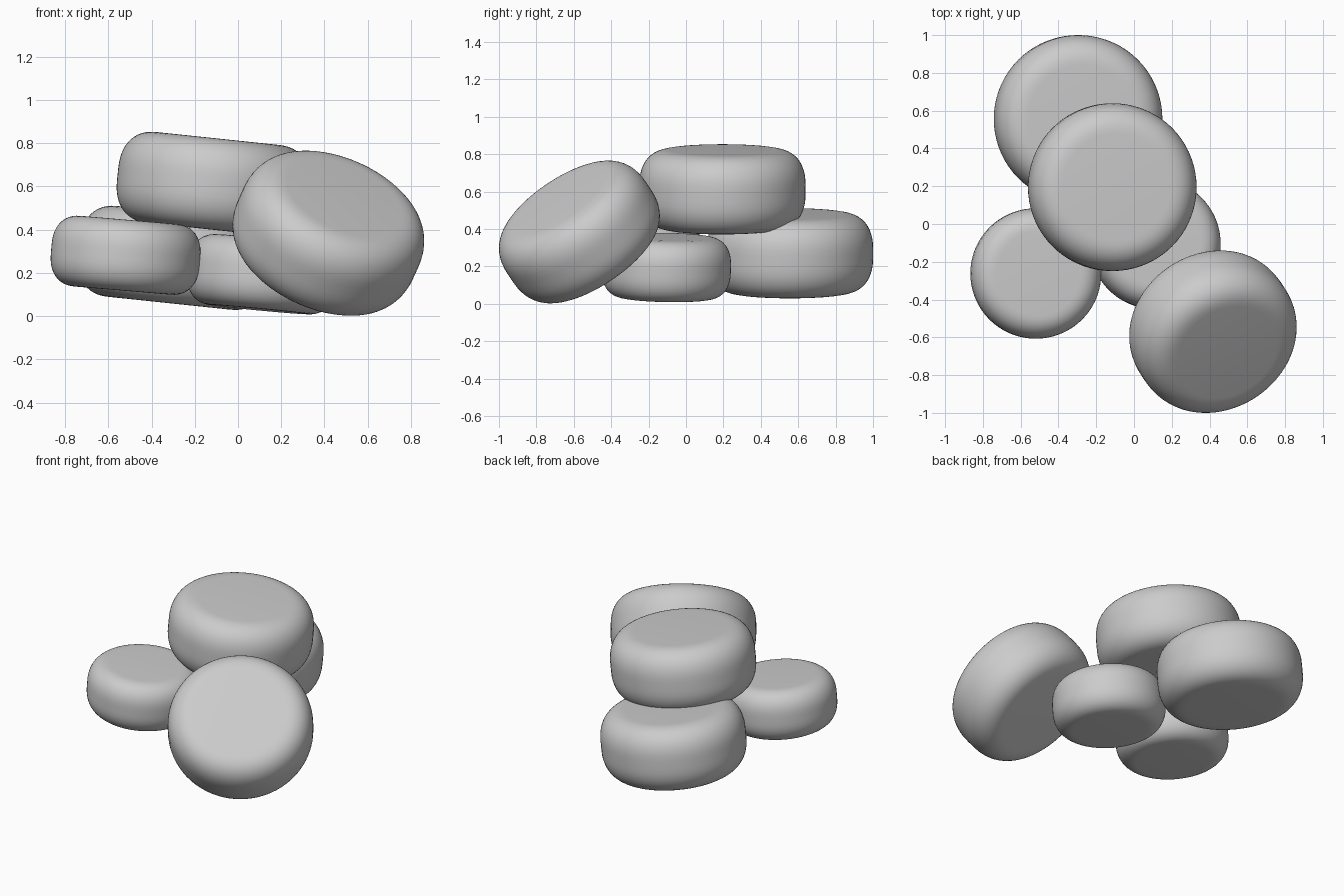
import bpy, bmesh
from math import cos, sin, pi, radians
from mathutils import Vector

if "Cube" in bpy.data.objects:
    bpy.data.objects.remove(bpy.data.objects["Cube"])

R, H = 0.444, 0.211          # radius and half thickness of a full-size disc
CW, CH, EXP = 0.16, 0.185, 2.3   # rounded corner width, height, roundness


def profile(n=12):
    """Half section: flat cap, rounded shoulder, short side, mirrored."""
    top = [(0.0, H)]
    for i in range(n + 1):
        a = pi / 2 * (1 - i / n)
        top.append((R - CW + CW * cos(a) ** (2 / EXP) if i else R - CW,
                    H - CH + CH * max(sin(a), 0.0) ** (2 / EXP)))
    return top + [(r, -z) for r, z in reversed(top)]


def disc(name, loc, normal, scale=1.0):
    bm = bmesh.new()
    vs = [bm.verts.new((r * scale, 0, z * scale)) for r, z in profile()]
    for a, b in zip(vs, vs[1:]):
        bm.edges.new((a, b))
    bmesh.ops.spin(bm, geom=bm.verts[:] + bm.edges[:], cent=(0, 0, 0),
                   axis=(0, 0, 1), angle=2 * pi, steps=72, use_duplicate=False)
    bmesh.ops.remove_doubles(bm, verts=bm.verts[:], dist=1e-4)
    bmesh.ops.recalc_face_normals(bm, faces=bm.faces[:])
    for f in bm.faces:
        f.smooth = True
    me = bpy.data.meshes.new(name)
    bm.to_mesh(me)
    bm.free()
    ob = bpy.data.objects.new(name, me)
    bpy.context.collection.objects.link(ob)
    ob.location = loc
    ob.rotation_mode = 'QUATERNION'
    ob.rotation_quaternion = Vector((0, 0, 1)).rotation_difference(Vector(normal).normalized())
    return ob


# Gentle sideways lean shared by the stacked discs
lean = (sin(radians(6)), 0, cos(radians(6)))

disc("back_disc", (-0.296, 0.556, 0.27), lean)
disc("top_disc", (-0.115, 0.195, 0.612), lean)
disc("left_small_disc", (-0.52, -0.262, 0.282), (0.085, 0, 1), 0.777)
disc("middle_small_disc", (0.112, -0.105, 0.194), (0.095, 0.02, 1), 0.777)
# Steeply leaning disc at the front right
disc("front_leaning_disc", (0.418, -0.57, 0.384), (0.35, -0.52, 0.775))
